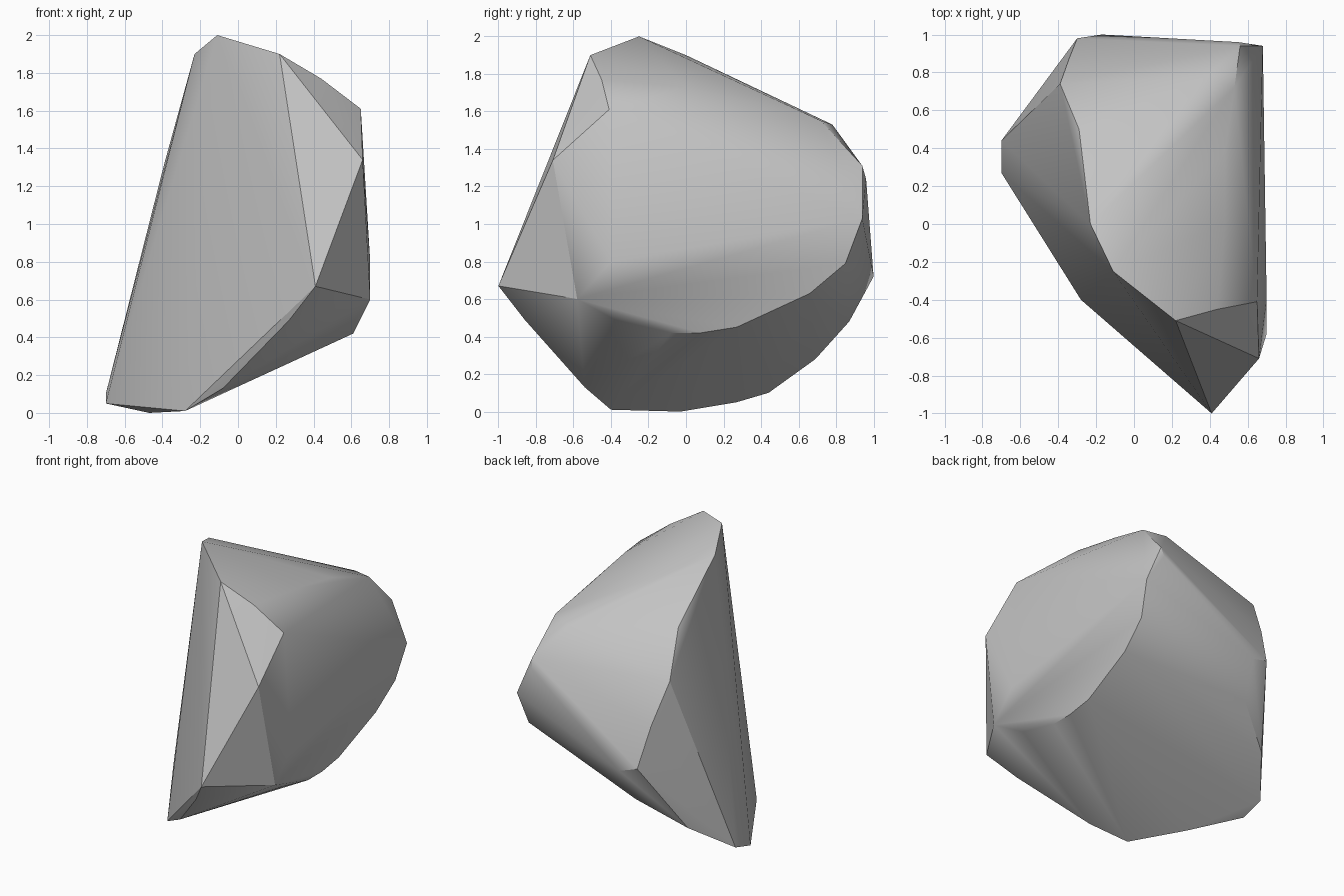
import bpy
import bmesh
import math
from mathutils import Vector

default_cube = bpy.data.objects.get("Cube")
if default_cube:
    bpy.data.objects.remove(default_cube, do_unlink=True)


def make_material(name, colour):
    material = bpy.data.materials.new(name)
    material.use_nodes = True
    material.diffuse_color = colour
    shader = material.node_tree.nodes["Principled BSDF"]
    shader.inputs["Base Color"].default_value = colour
    return material


def hull_object(name, corner_groups, material):
    """Wrap a closed convex skin around the corners of a chipped stone."""
    bm = bmesh.new()
    for group in corner_groups:
        for corner in group:
            bm.verts.new(Vector(corner))
    hull = bmesh.ops.convex_hull(bm, input=bm.verts[:], use_existing_faces=False)
    loose = [v for v in hull["geom_interior"] if isinstance(v, bmesh.types.BMVert)]
    bmesh.ops.delete(bm, geom=loose, context="VERTS")
    bmesh.ops.recalc_face_normals(bm, faces=bm.faces[:])
    mesh = bpy.data.meshes.new(name)
    bm.to_mesh(mesh)
    bm.free()
    mesh.materials.append(material)
    obj = bpy.data.objects.new(name, mesh)
    bpy.context.collection.objects.link(obj)
    return obj


# Front slab and its lower edge running from the pointed tip to the ground
front_rim = [
    (.41, -1, .67), (.27, -.86, .49), (-.08, -.54, .13), (-.28, -.4, .01),
    (.66, -.71, 1.34), (.22, -.51, 1.9), (-.11, -.25, 2),
]

# Crown and its shoulder, falling towards the back
crown = [
    (.44, -.45, 1.77), (.65, -.41, 1.61), (.48, 0, 1.73),
    (.48, .38, 1.66), (.53, .72, 1.55), (.38, .78, 1.53),
]

# Rim of the broad side on +x
broad_side = [
    (.56, .94, 1.31), (.55, .96, 1.24), (.68, .94, 1.03), (.65, .85, .79),
    (.63, .66, .63), (.61, .27, .45), (.61, .08, .42), (.61, -.08, .42),
    (.62, -.38, .49), (.7, -.58, .6), (.7, -.4, .8),
]

# Ridge between the back and the sloping side on -x
far_ridge = [
    (-.23, 0, 1.9), (-.29, .5, 1.59), (-.39, .74, 1.32),
    (-.34, .88, 1.04), (-.3, .98, .76), (-.17, 1, .72),
]

# Foot of the stone
foot = [
    (-.47, -.03, 0), (-.7, .27, .05), (-.7, .44, .1),
    (-.5, .69, .28), (-.21, .87, .48),
]

stone_grey = make_material("stone grey", (.55, .55, .55, 1))
boulder = hull_object(
    "boulder", [front_rim, crown, broad_side, far_ridge, foot], stone_grey)

# Soft facets with crisp main edges
bpy.ops.object.select_all(action="DESELECT")
boulder.select_set(True)
bpy.context.view_layer.objects.active = boulder
bpy.ops.object.shade_smooth_by_angle(angle=math.radians(30))
